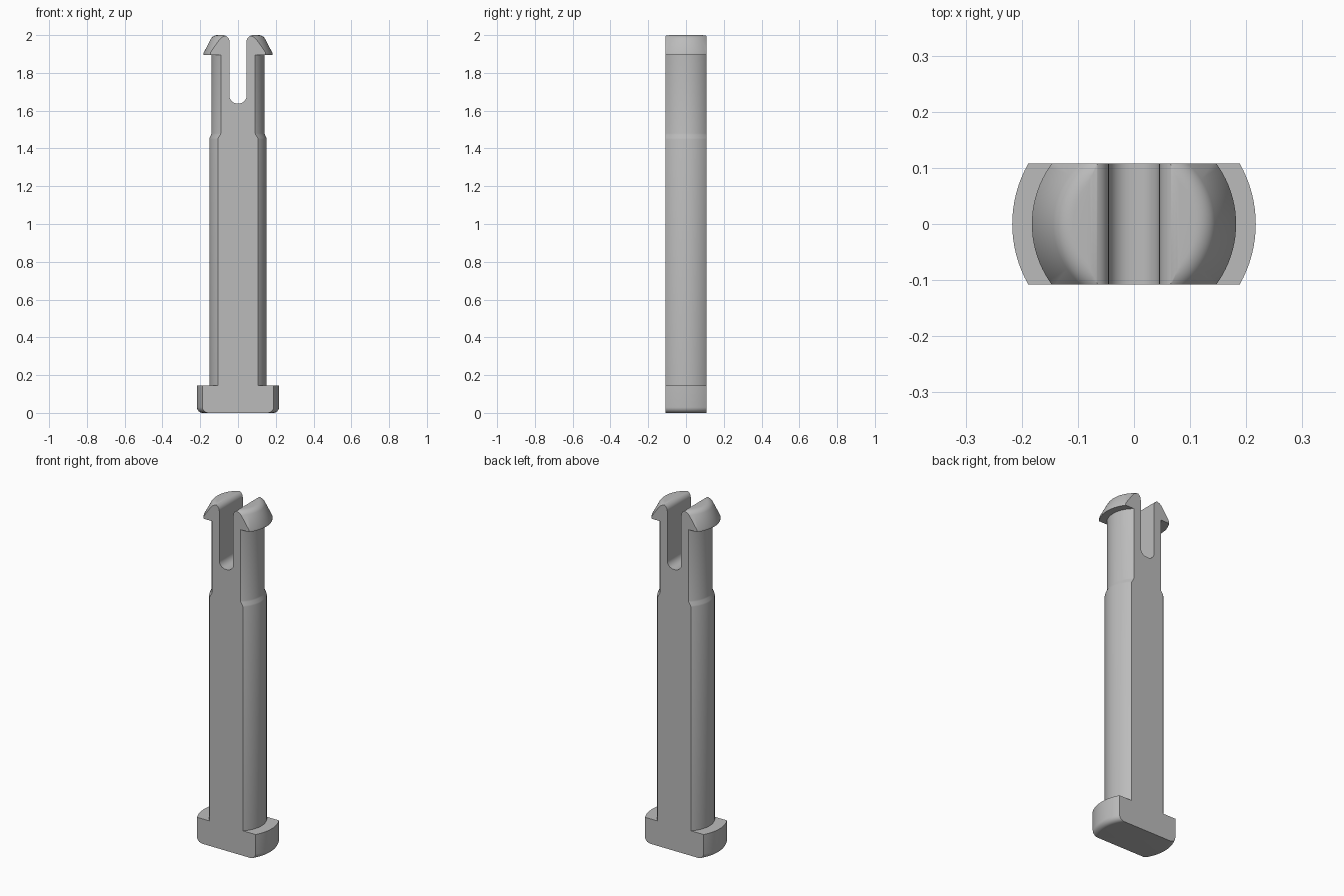
import bpy, bmesh
from math import cos, sin, pi, radians
from mathutils import Vector

cube = bpy.data.objects.get("Cube")
if cube:
    bpy.data.objects.remove(cube, do_unlink=True)

HALF_DEPTH = 0.108
SLOT = 0.045
TOP = 2.0

grey = bpy.data.materials.new("plain_grey")
grey.use_nodes = True
grey.diffuse_color = (0.5, 0.5, 0.5, 1)
grey.node_tree.nodes["Principled BSDF"].inputs["Base Color"].default_value = (0.5, 0.5, 0.5, 1)


def arc(cx, cz, r, start, end, steps=8):
    """Points on a circular arc, angles in degrees."""
    angles = [radians(start + (end - start) * i / steps) for i in range(steps + 1)]
    return [(cx + r * cos(a), cz + r * sin(a)) for a in angles]


def make_object(name, bm):
    bmesh.ops.recalc_face_normals(bm, faces=bm.faces[:])
    mesh = bpy.data.meshes.new(name)
    bm.to_mesh(mesh)
    bm.free()
    mesh.materials.append(grey)
    obj = bpy.data.objects.new(name, mesh)
    bpy.context.collection.objects.link(obj)
    return obj


# Turned outline: rounded foot, stepped shaft, barbed head
outline = [(0, 0)]
outline += arc(0.187, 0.03, 0.03, -90, 0)
outline += [(0.217, 0.145), (0.152, 0.145), (0.152, 1.448), (0.150, 1.456),
            (0.143, 1.472), (0.141, 1.48), (0.141, 1.895), (0.182, 1.895), (0.182, 1.906)]
outline += arc(0.109, 1.96, 0.04, 30, 90)
outline += [(0, TOP)]

bm = bmesh.new()
verts = [bm.verts.new((x, 0, z)) for x, z in outline]
edges = [bm.edges.new(pair) for pair in zip(verts, verts[1:])]
bmesh.ops.spin(bm, geom=verts + edges, cent=(0, 0, 0), axis=(0, 0, 1),
               angle=2 * pi, steps=96, use_duplicate=False)
bmesh.ops.remove_doubles(bm, verts=bm.verts[:], dist=0.0001)

# Flat front and back
for side in (-1, 1):
    cut = bmesh.ops.bisect_plane(
        bm, geom=bm.verts[:] + bm.edges[:] + bm.faces[:],
        plane_co=Vector((0, side * HALF_DEPTH, 0)),
        plane_no=Vector((0, side, 0)), clear_outer=True)
    rim = [e for e in cut["geom_cut"] if isinstance(e, bmesh.types.BMEdge)]
    bmesh.ops.edgeloop_fill(bm, edges=rim)
pin = make_object("split_pin", bm)

# Slot cutter: round bottom and flared, rounded lips
lip = 0.035
right = arc(SLOT - 0.04, 1.678, 0.04, -90, 0) + arc(SLOT + lip, TOP - lip, lip, 180, 90)
right += [(SLOT + lip, TOP + 0.05)]
section = right + [(-x, z) for x, z in reversed(right)]
bm = bmesh.new()
face = bm.faces.new([bm.verts.new((x, -0.2, z)) for x, z in section])
new = bmesh.ops.extrude_face_region(bm, geom=[face])["geom"]
bmesh.ops.translate(bm, vec=(0, 0.4, 0),
                    verts=[v for v in new if isinstance(v, bmesh.types.BMVert)])
cutter = make_object("slot_cutter", bm)
cutter.hide_render = True

bpy.context.view_layer.objects.active = pin
pin.select_set(True)
mod = pin.modifiers.new("slot", "BOOLEAN")
mod.operation = "DIFFERENCE"
mod.solver = "EXACT"
mod.object = cutter
bpy.ops.object.modifier_apply(modifier=mod.name)
bpy.data.objects.remove(cutter, do_unlink=True)

bpy.ops.object.shade_smooth_by_angle(angle=radians(32))
